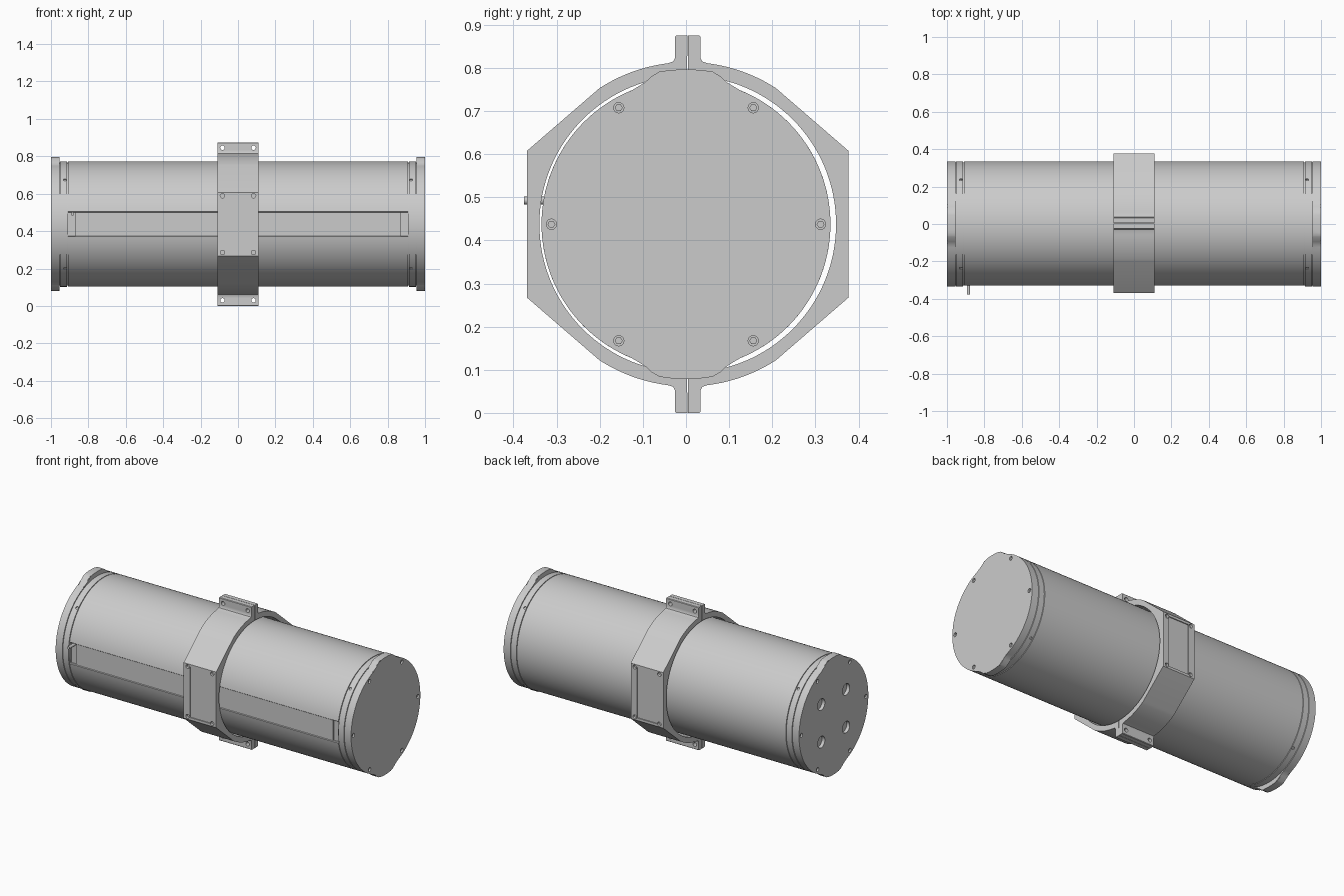
import bpy, bmesh
from math import sin, cos, pi, radians, degrees, asin
from mathutils import Matrix, Vector

if "Cube" in bpy.data.objects:
    bpy.data.objects.remove(bpy.data.objects["Cube"])

CZ = 0.4375   # height of the tube axis
R = 0.335     # tube radius

metal = bpy.data.materials.new("plain grey")
metal.use_nodes = True
grey = (0.6, 0.6, 0.6, 1)
metal.diffuse_color = grey
metal.node_tree.nodes["Principled BSDF"].inputs["Base Color"].default_value = grey


def make(name, bm):
    bmesh.ops.recalc_face_normals(bm, faces=bm.faces)
    mesh = bpy.data.meshes.new(name)
    bm.to_mesh(mesh)
    bm.free()
    mesh.materials.append(metal)
    ob = bpy.data.objects.new(name, mesh)
    bpy.context.collection.objects.link(ob)
    return ob


def select(ob):
    bpy.ops.object.select_all(action='DESELECT')
    ob.select_set(True)
    bpy.context.view_layer.objects.active = ob


def smooth(ob, angle=30):
    select(ob)
    bpy.ops.object.shade_smooth_by_angle(angle=radians(angle))
    return ob


def extrude(name, profile, x0, x1, bevel=0):
    """Sweep a (y, z) outline, measured from the tube axis, along x."""
    bm = bmesh.new()
    rings = [[bm.verts.new((x, y, z + CZ)) for y, z in profile] for x in (x0, x1)]
    for ring in rings:
        bm.faces.new(ring)
    for i in range(len(profile)):
        bm.faces.new((rings[0][i - 1], rings[0][i], rings[1][i], rings[1][i - 1]))
    if bevel:
        rims = [e for e in bm.edges if abs(e.verts[0].co.x - e.verts[1].co.x) < 1e-6]
        bmesh.ops.bevel(bm, geom=rims, offset=bevel, segments=2, affect='EDGES')
    return make(name, bm)


def arc(r, a0, a1, n):
    return [(r * cos(radians(a0 + (a1 - a0) * i / n)),
             r * sin(radians(a0 + (a1 - a0) * i / n))) for i in range(n + 1)]


def add_rod(bm, centre, axis, r, length, sides=16):
    turn = Vector((0, 0, 1)).rotation_difference(Vector(axis)).to_matrix().to_4x4()
    bmesh.ops.create_cone(bm, cap_ends=True, segments=sides, radius1=r, radius2=r,
                          depth=length, matrix=Matrix.Translation(centre) @ turn)


def add_box(bm, centre, size):
    bmesh.ops.create_cube(bm, size=1, matrix=Matrix.Translation(centre)
                          @ Matrix.Diagonal((*size, 1)))


def cut(ob, bm):
    cutter = make("cutter", bm)
    cutter.hide_render = True
    mod = ob.modifiers.new("cut", 'BOOLEAN')
    mod.operation, mod.solver, mod.object = 'DIFFERENCE', 'EXACT', cutter
    select(ob)
    bpy.ops.object.modifier_apply(modifier="cut")
    bpy.data.objects.remove(cutter)


# Tube with a shallow flat channel along the front and a latch notch at each end
h = 0.066
edge = 180 - degrees(asin(h / R))
outline = arc(R, -edge, edge, 112) + [(-0.325, h - 0.003), (-0.325, 0.003 - h)]
tube = extrude("tube", outline, -0.91, 0.91)
notches = bmesh.new()
for s in (1, -1):
    add_box(notches, (s * 0.895, -R, CZ), (0.05, 0.04, 0.126))
cut(tube, notches)
smooth(tube)

ROUND = arc(R, 0, 360, 112)[:-1]
LUGGED = []   # disc outline with a wide lug at top and bottom
for s in (1, -1):
    LUGGED += [(s * y, s * z) for y, z in
               arc(R, 0, 71, 24) + [(0.095, 0.329), (0.08, 0.343), (0.068, 0.35)]
               + arc(0.359, 80, 100, 8) + [(-0.068, 0.35), (-0.08, 0.343), (-0.095, 0.329)]
               + arc(R, 109, 180, 24)[:-1]]

for side, s in (("left", 1), ("right", -1)):
    # Collar with four radial screw holes, and the core behind its seams
    collar = extrude(side + "_collar", ROUND, s * 0.914, s * 0.951, 0.002)
    holes = bmesh.new()
    for k in range(4):
        d = Vector((0, cos(pi / 4 + k * pi / 2), sin(pi / 4 + k * pi / 2)))
        add_rod(holes, d * R + Vector((s * 0.925, 0, CZ)), d, 0.008, 0.03)
    cut(collar, holes)
    smooth(collar)
    smooth(extrude(side + "_core", arc(R - 0.007, 0, 360, 112)[:-1], s * 0.908, s * 0.957))

    # End cap with lugs and six screws in their wells
    cap = extrude(side + "_cap", LUGGED, s * 0.955, s * 1.0, 0.003)
    holes, screws = bmesh.new(), bmesh.new()
    for k in range(6):
        y, z = 0.312 * cos(k * pi / 3), CZ + 0.312 * sin(k * pi / 3)
        add_rod(holes, (s * 0.995, y, z), (1, 0, 0), 0.012, 0.03)
        add_rod(screws, (s * 0.982, y, z), (1, 0, 0), 0.009, 0.02, 6)
    if s < 0:   # connector sockets
        for u in (-1, 1):
            for v in (-1, 1):
                add_rod(holes, (-1, u * 0.12, CZ + v * 0.115), (1, 0, 0), 0.035, 0.04, 24)
    cut(cap, holes)
    smooth(cap)
    make(side + "_cap_screws", screws)

    # Half of the clamp band: ears, round shoulders and a flat side plate
    ear = [(0.001, 0.4375), (0.027, 0.4375), (0.03, 0.4345), (0.03, 0.385), (0.034, 0.377)]
    upper = ear + arc(0.376, 83, 57, 10) + [(0.373, 0.17)]
    outline = upper + [(y, -z) for y, z in reversed(upper)] + arc(0.344, -89.8, 89.8, 64)
    clamp = extrude(("back" if s > 0 else "front") + "_clamp",
                    [(0.004 + s * y, z) for y, z in outline], -0.11, 0.11)
    # Shallow plate recess, bolt holes in its corners and through the ears
    holes = bmesh.new()
    plate_y = 0.004 + s * 0.373
    add_box(holes, (0, plate_y, CZ), (0.136, 0.012, 0.31))
    for u in (-1, 1):
        for v in (-1, 1):
            add_rod(holes, (u * 0.083, 0.02 * s, CZ + v * 0.408), (0, 1, 0), 0.012, 0.12)
            add_rod(holes, (u * 0.083, plate_y, CZ + v * 0.152), (0, 1, 0), 0.012, 0.03)
    cut(clamp, holes)
    smooth(clamp)

# Latch pin standing out from the front channel
pin = bmesh.new()
add_rod(pin, (-0.885, -0.346, CZ + 0.055), (0, 1, 0), 0.009, 0.06)
smooth(make("latch_pin", pin))
